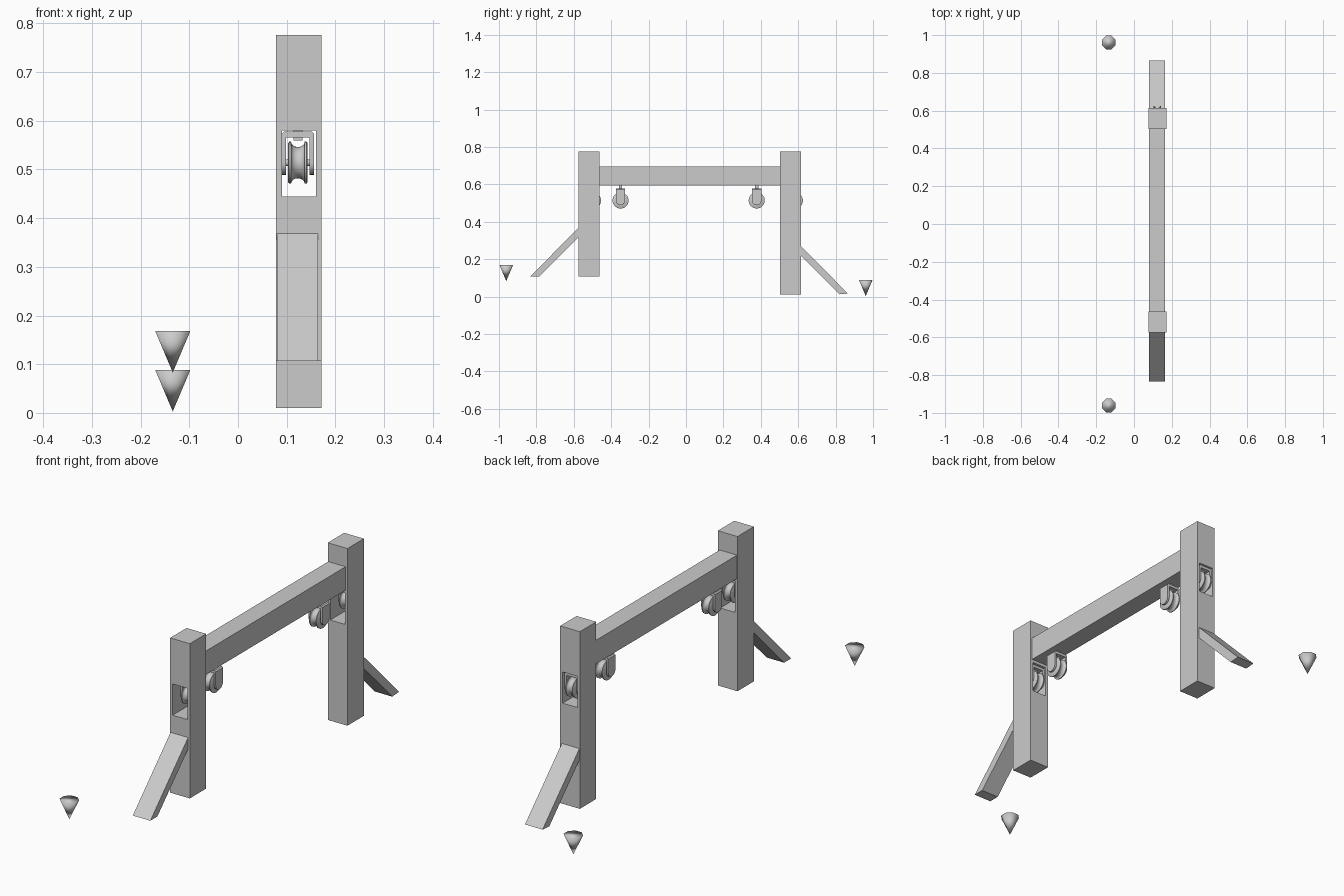
import bpy, bmesh, math
from mathutils import Matrix, Vector

if "Cube" in bpy.data.objects:
    bpy.data.objects.remove(bpy.data.objects["Cube"], do_unlink=True)

gray = bpy.data.materials.new("plain_gray")
gray.use_nodes = True
gray.diffuse_color = (0.6, 0.6, 0.6, 1)
gray.node_tree.nodes["Principled BSDF"].inputs["Base Color"].default_value = (0.6, 0.6, 0.6, 1)


def finish(name, bm, smooth=None, flip=None):
    """Turn a bmesh into an object; flip reverses faces along one direction."""
    bmesh.ops.recalc_face_normals(bm, faces=bm.faces[:])
    if flip:
        d = Vector(flip).normalized()
        bm.normal_update()
        bmesh.ops.reverse_faces(bm, faces=[f for f in bm.faces if f.normal.dot(d) > 0.95])
    mesh = bpy.data.meshes.new(name)
    bm.to_mesh(mesh)
    bm.free()
    mesh.materials.append(gray)
    ob = bpy.data.objects.new(name, mesh)
    bpy.context.collection.objects.link(ob)
    if smooth:
        bpy.ops.object.select_all(action='DESELECT')
        ob.select_set(True)
        bpy.context.view_layer.objects.active = ob
        bpy.ops.object.shade_smooth_by_angle(angle=math.radians(smooth))
    return ob


def prism(name, pts, axis, lo, hi, smooth=None, flip=None):
    """Extrude a 2D outline along x (yz outline) or y (xz outline)."""
    bm = bmesh.new()
    place = (lambda a, b: (lo, a, b)) if axis == 'x' else (lambda a, b: (a, lo, b))
    face = bm.faces.new([bm.verts.new(place(a, b)) for a, b in pts])
    ext = bmesh.ops.extrude_face_region(bm, geom=[face])
    step = Vector((hi - lo, 0, 0)) if axis == 'x' else Vector((0, hi - lo, 0))
    bmesh.ops.translate(bm, vec=step, verts=[v for v in ext['geom'] if isinstance(v, bmesh.types.BMVert)])
    return finish(name, bm, smooth, flip)


def post(name, y0, y1, bottom):
    """Upright with a rectangular slot running through it."""
    xs = (0.078, 0.09, 0.16, 0.172)
    zs = (bottom, 0.445, 0.58, 0.776)
    bm = bmesh.new()
    grid = [[bm.verts.new((x, y0, z)) for z in zs] for x in xs]
    for i in range(3):
        for j in range(3):
            if (i, j) != (1, 1):
                bm.faces.new((grid[i][j], grid[i + 1][j], grid[i + 1][j + 1], grid[i][j + 1]))
    ext = bmesh.ops.extrude_face_region(bm, geom=bm.faces[:])
    bmesh.ops.translate(bm, vec=(0, y1 - y0, 0),
                        verts=[v for v in ext['geom'] if isinstance(v, bmesh.types.BMVert)])
    bmesh.ops.recalc_face_normals(bm, faces=bm.faces[:])
    bm.normal_update()
    low = [f for f in bm.faces if f.normal.z < -0.9 and f.calc_center_median().z < bottom + 0.01]
    bmesh.ops.reverse_faces(bm, faces=low)
    mesh = bpy.data.meshes.new(name)
    bm.to_mesh(mesh)
    bm.free()
    mesh.materials.append(gray)
    bpy.context.collection.objects.link(bpy.data.objects.new(name, mesh))


def revolve(name, profile, centre, sides=32):
    """Closed (offset, radius) profile turned about the x axis."""
    bm = bmesh.new()
    rings = []
    for k in range(sides):
        a = math.tau * k / sides
        rings.append([bm.verts.new((centre[0] + dx, centre[1] + r * math.cos(a),
                                    centre[2] + r * math.sin(a))) for dx, r in profile])
    n = len(profile)
    for k in range(sides):
        p, q = rings[k], rings[(k + 1) % sides]
        for i in range(n):
            bm.faces.new((p[i], p[(i + 1) % n], q[(i + 1) % n], q[i]))
    return finish(name, bm, 40)


def pulley(name, y):
    """Grooved wheel held in a forked bracket with a short stem."""
    cx, cz = 0.123, 0.514
    half, arm, reach = 0.033, 0.009, 0.025
    # wheel: rounded flanges and a concave groove
    groove = [(0.014 * math.cos(t), 0.043 - 0.011 * math.sin(t))
              for t in [math.pi * k / 8 for k in range(9)]]
    outline = [(-0.02, 0.006), (0.02, 0.006), (0.02, 0.04), (0.018, 0.043)] + groove + \
              [(-0.018, 0.043), (-0.02, 0.04)]
    revolve(name + "_wheel", outline, (cx, y, cz))
    # axle through both arms
    revolve(name + "_axle", [(-half, 0.0005), (half, 0.0005), (half, 0.007), (-half, 0.007)],
            (cx, y, cz), 16)
    # fork arms with round lower ends
    curve = [(y - reach * math.cos(math.pi * k / 12), cz - reach * math.sin(math.pi * k / 12))
             for k in range(13)]
    side = [(y - reach, 0.566)] + curve + [(y + reach, 0.566)]
    for label, s in (("left", 1), ("right", -1)):
        prism(f"{name}_{label}_arm", side, 'x', cx + s * half, cx + s * (half - arm), 30)
    # chamfered bridge and stem
    top = [(cx - half, 0.566), (cx + half, 0.566), (cx + half, 0.573), (cx + half - 0.005, 0.578),
           (cx - half + 0.005, 0.578), (cx - half, 0.573)]
    prism(name + "_bridge", top, 'y', y - reach, y + reach)
    stem = [(cx - 0.009, 0.56), (cx + 0.009, 0.56), (cx + 0.009, 0.597), (cx - 0.009, 0.597)]
    prism(name + "_stem", stem, 'y', y - 0.009, y + 0.009)


def cone(name, y, tip):
    """Small inverted cone marker."""
    bm = bmesh.new()
    bmesh.ops.create_cone(bm, cap_ends=True, segments=8, radius1=0, radius2=0.039, depth=0.085,
                          matrix=Matrix.Translation((-0.134, y, tip + 0.0425))
                          @ Matrix.Rotation(math.pi / 8, 4, 'Z'))
    bmesh.ops.remove_doubles(bm, verts=bm.verts[:], dist=0.0001)
    finish(name, bm, 180)


# frame
post("front_post", -0.575, -0.463, 0.107)
post("back_post", 0.502, 0.614, 0.01)
prism("cross_beam", [(0.08, 0.593), (0.163, 0.593), (0.163, 0.695), (0.08, 0.695)], 'y', -0.463, 0.502)

# sloping braces with level feet
prism("front_brace", [(-0.575, 0.368), (-0.833, 0.107), (-0.785, 0.107), (-0.575, 0.318)],
      'x', 0.08, 0.164, flip=(0, -1, 1))
prism("back_brace", [(0.614, 0.27), (0.866, 0.016), (0.82, 0.012), (0.614, 0.22)], 'x', 0.08, 0.164)

# pulleys
for label, y in (("front_post_pulley", -0.497), ("front_hanging_pulley", -0.35),
                 ("back_hanging_pulley", 0.378), ("back_post_pulley", 0.582)):
    pulley(label, y)

# markers
cone("front_marker_cone", -0.961, 0.083)
cone("back_marker_cone", 0.961, 0.003)
